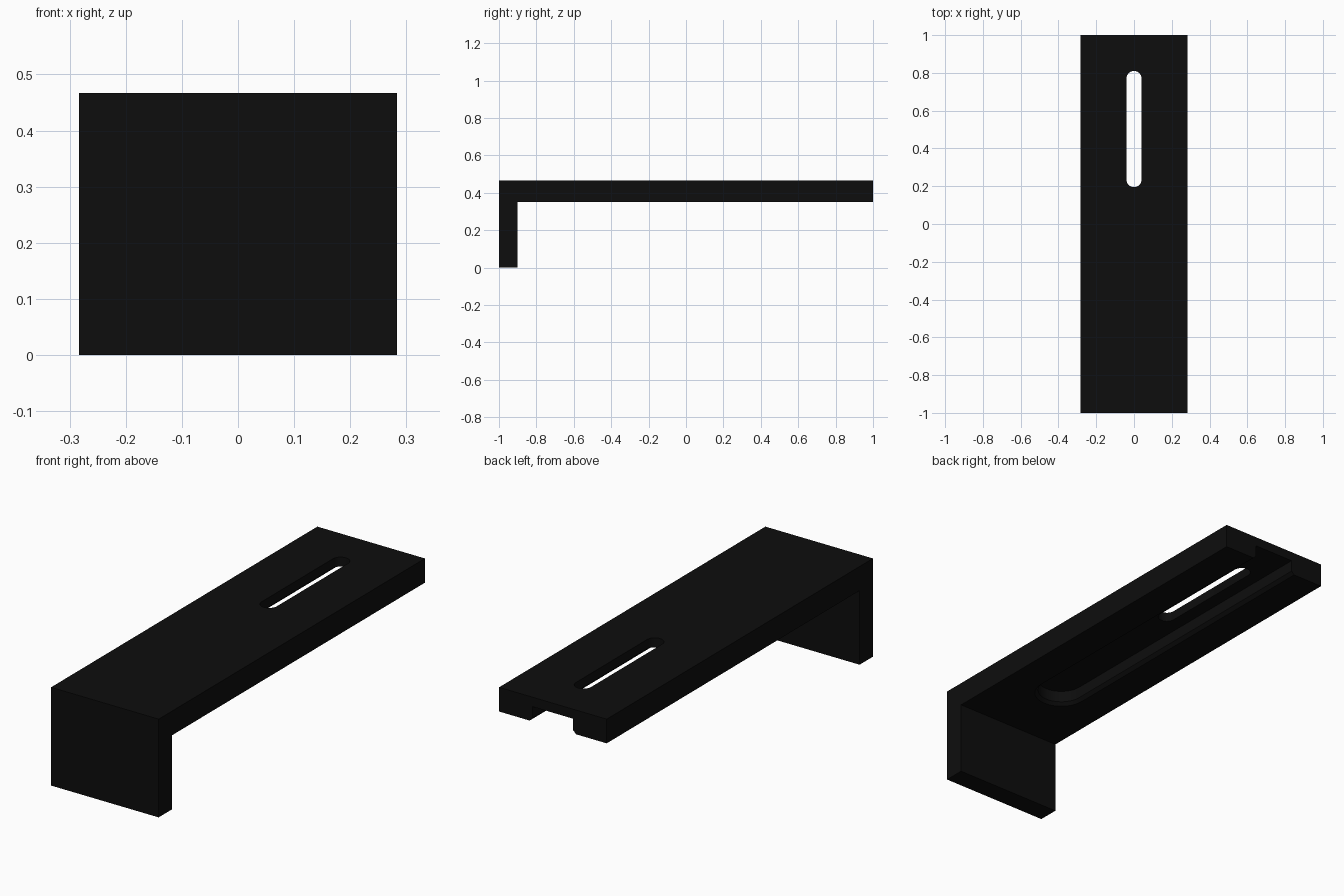
import bpy, bmesh, math

if "Cube" in bpy.data.objects:
    bpy.data.objects.remove(bpy.data.objects["Cube"])

W = 0.283            # half width
TOP = 0.467          # overall height
UNDER = 0.352        # underside of the arm
LEG = 0.10           # leg thickness
CEILING = 0.422      # top of the underside channel

black = bpy.data.materials.new("matte black")
black.diffuse_color = (0.004, 0.004, 0.004, 1)
black.use_nodes = True
black.node_tree.nodes["Principled BSDF"].inputs["Base Color"].default_value = black.diffuse_color


def loft(name, rings):
    """Solid made by joining equal-length closed rings, capped at both ends."""
    bm = bmesh.new()
    loops = [[bm.verts.new(p) for p in ring] for ring in rings]
    n = len(loops[0])
    bm.faces.new(loops[0])
    bm.faces.new(loops[-1])
    for a, b in zip(loops, loops[1:]):
        for i in range(n):
            j = (i + 1) % n
            bm.faces.new((a[i], a[j], b[j], b[i]))
    bmesh.ops.recalc_face_normals(bm, faces=bm.faces)
    mesh = bpy.data.meshes.new(name)
    bm.to_mesh(mesh)
    bm.free()
    ob = bpy.data.objects.new(name, mesh)
    bpy.context.collection.objects.link(ob)
    mesh.materials.append(black)
    return ob


def arc(r, y, z, start, steps=20):
    """Half circle of points about (0, y)."""
    return [(r * math.cos(start + math.pi * i / steps),
             y + r * math.sin(start + math.pi * i / steps), z)
            for i in range(steps + 1)]


def cut(target, cutter):
    mod = target.modifiers.new(cutter.name, 'BOOLEAN')
    mod.operation = 'DIFFERENCE'
    mod.solver = 'EXACT'
    mod.object = cutter
    cutter.hide_render = True
    cutter.hide_set(True)


# L-shaped bracket: long arm with a leg folded down at the front
profile = [(-1, 0), (-1 + LEG, 0), (-1 + LEG, UNDER), (1, UNDER), (1, TOP), (-1, TOP)]
bracket = loft("bracket", [[(x, y, z) for y, z in profile] for x in (-W, W)])

# Chamfered channel under the arm, round at the front and open at the back
levels = [(0.137, UNDER - 0.015), (0.107, UNDER + 0.015), (0.107, CEILING)]
channel = loft("channel_cutter", [
    arc(r, -0.52, z, math.pi) + [(r, 1.1, z), (-r, 1.1, z)] for r, z in levels])
cut(bracket, channel)

# Rounded adjustment slot through the arm
slot = loft("slot_cutter", [
    arc(0.04, 0.235, z, math.pi) + arc(0.04, 0.77, z, 0) for z in (UNDER, TOP + 0.1)])
cut(bracket, slot)

# Bake the cuts and smooth the rounded walls
bpy.context.view_layer.objects.active = bracket
bracket.select_set(True)
for mod in list(bracket.modifiers):
    bpy.ops.object.modifier_apply(modifier=mod.name)
bpy.ops.object.shade_smooth_by_angle(angle=math.radians(25))
for cutter in (channel, slot):
    bpy.data.objects.remove(cutter)
